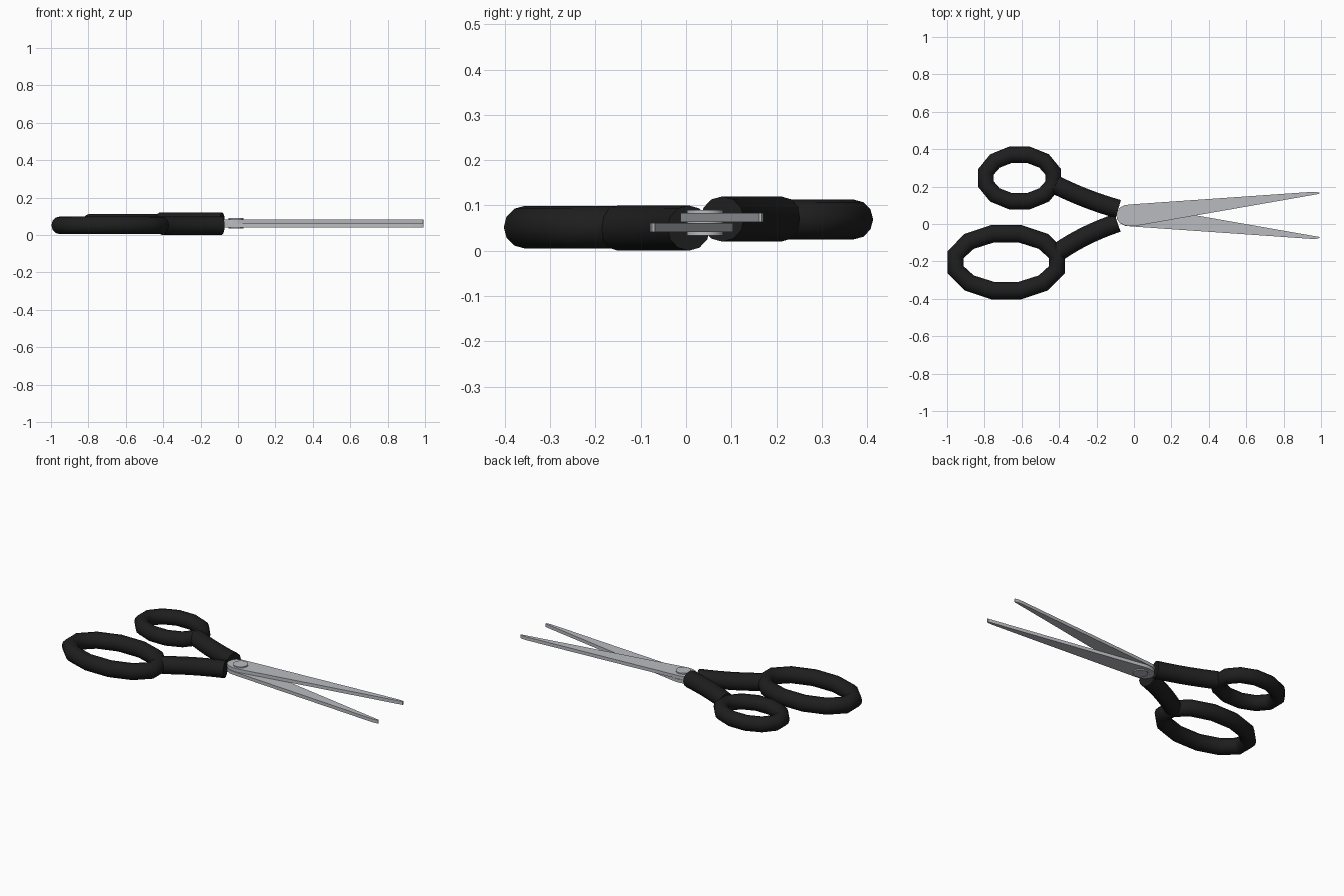
import bpy, bmesh
from math import cos, sin, pi, radians

cube = bpy.data.objects.get("Cube")
if cube:
    bpy.data.objects.remove(cube, do_unlink=True)


def material(name, color):
    mat = bpy.data.materials.new(name)
    mat.use_nodes = True
    mat.diffuse_color = color
    mat.node_tree.nodes["Principled BSDF"].inputs["Base Color"].default_value = color
    return mat


black = material("black plastic", (0.013, 0.013, 0.013, 1))
steel = material("steel", (0.49, 0.5, 0.53, 1))


def add(name, data, mat):
    obj = bpy.data.objects.new(name, data)
    bpy.context.collection.objects.link(obj)
    data.materials.append(mat)
    return obj


def smooth(obj, angle):
    bpy.ops.object.select_all(action='DESELECT')
    obj.select_set(True)
    bpy.context.view_layer.objects.active = obj
    if obj.type == 'CURVE':
        bpy.ops.object.convert(target='MESH')
    bpy.ops.object.shade_smooth_by_angle(angle=radians(angle))


def tube(name, points, z, radius, closed):
    """Twelve-sided black tube along a flat path."""
    curve = bpy.data.curves.new(name, 'CURVE')
    curve.dimensions = '3D'
    curve.bevel_depth = radius
    curve.bevel_resolution = 4
    curve.use_fill_caps = not closed
    spline = curve.splines.new('POLY')
    spline.points.add(len(points) - 1)
    for p, (x, y) in zip(spline.points, points):
        p.co = (x, y, z, 1)
    spline.use_cyclic_u = closed
    smooth(add(name, curve, black), 50)


def ring(name, cx, cy, a, b, z, radius):
    """Oval finger loop with flat ends; a and b are the half sizes of its centre line."""
    k = cos(pi / 12)
    angles = [(i + 0.5) * pi / 6 for i in range(12)]
    tube(name, [(cx + a / k * cos(t), cy + b / k * sin(t)) for t in angles], z, radius, True)


def stem(name, start, mid, end, z):
    """Gently curved shank passing through three points."""
    path = []
    for i in range(9):
        t = i / 8
        w = ((1 - t) * (1 - 2 * t), 4 * t * (1 - t), t * (2 * t - 1))
        path.append([sum(k * p[c] for k, p in zip(w, (start, mid, end))) for c in (0, 1)])
    tube(name, path, z, 0.05, False)


def plate(name, outline, z0, z1):
    """Flat steel part extruded from its outline."""
    bm = bmesh.new()
    face = bm.faces.new([bm.verts.new((x, y, z0)) for x, y in outline])
    ext = bmesh.ops.extrude_face_region(bm, geom=[face])
    verts = [v for v in ext["geom"] if isinstance(v, bmesh.types.BMVert)]
    bmesh.ops.translate(bm, verts=verts, vec=(0, 0, z1 - z0))
    bmesh.ops.recalc_face_normals(bm, faces=bm.faces)
    mesh = bpy.data.meshes.new(name)
    bm.to_mesh(mesh)
    bm.free()
    return add(name, mesh, steel)


# Handles
ring("small_finger_loop", -0.612, 0.246, 0.18, 0.124, 0.069, 0.044)
ring("large_finger_loop", -0.683, -0.204, 0.271, 0.152, 0.052, 0.047)
stem("small_loop_stem", (-0.42, 0.21), (-0.255, 0.137), (-0.084, 0.08), 0.07)
stem("large_loop_stem", (-0.405, -0.15), (-0.255, -0.062), (-0.088, 0.006), 0.05)

# Blades: one outline, mirrored across the pivot line for the lower blade
AXIS = 0.046
outline = [(0.0, -0.012), (0.99, 0.161), (0.992, 0.167), (0.975, 0.171), (0.94, 0.171),
           (-0.015, 0.105), (-0.05, 0.101), (-0.075, 0.088), (-0.09, 0.066), (-0.094, 0.046),
           (-0.09, 0.024), (-0.075, 0.005), (-0.05, -0.007), (-0.025, -0.012)]
plate("upper_blade", outline, 0.063, 0.083)
plate("lower_blade", [(x, 2 * AXIS - y) for x, y in outline], 0.041, 0.061)

# Pivot rivet through both blades
disc = [(-0.011 + 0.041 * cos(i * pi / 12), 0.042 + 0.041 * sin(i * pi / 12)) for i in range(24)]
smooth(plate("pivot_rivet", disc, 0.034, 0.09), 40)
